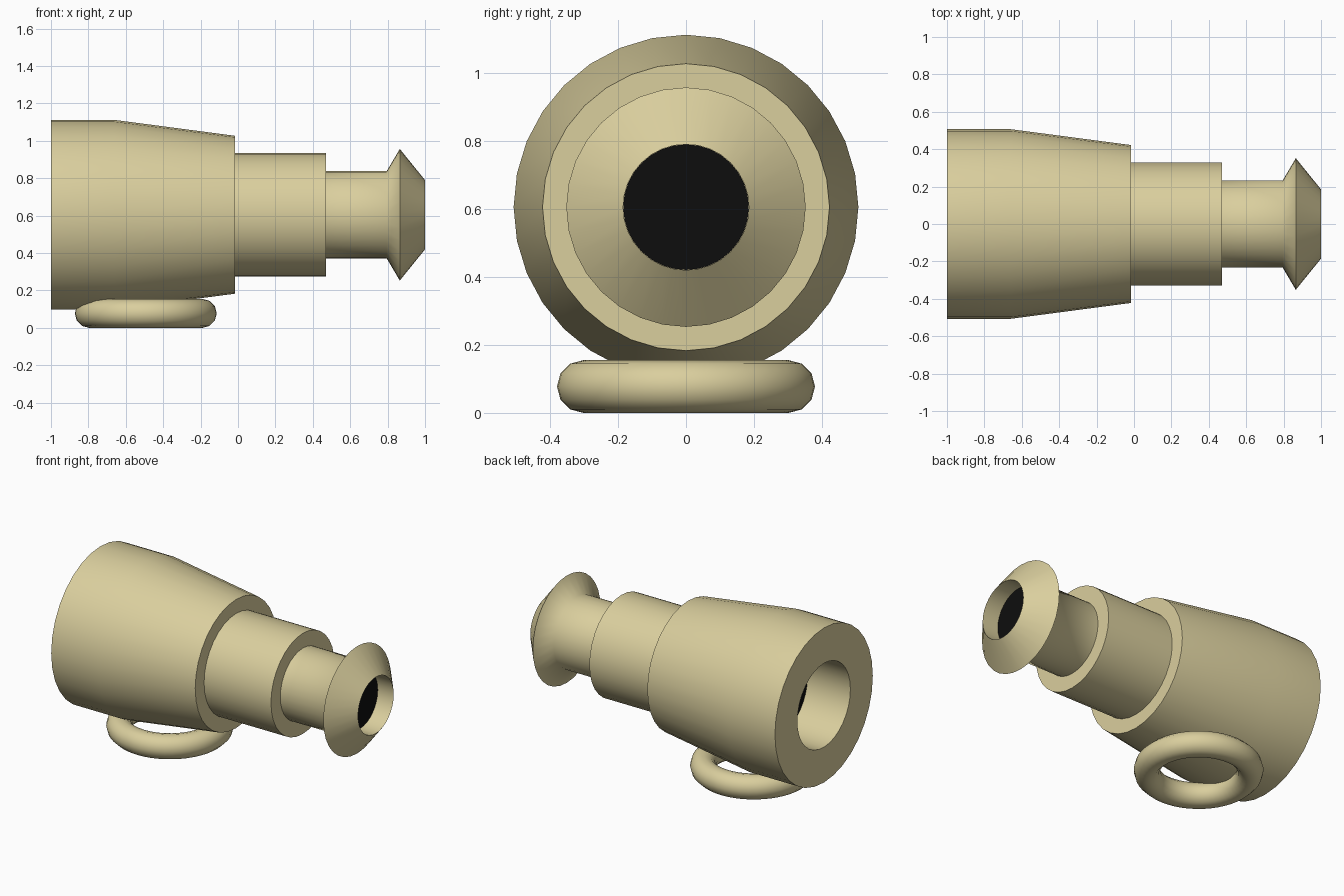
import bpy, bmesh, math

if "Cube" in bpy.data.objects:
    bpy.data.objects.remove(bpy.data.objects["Cube"])

AXIS_Z = 0.605
SIDES = 32


def material(name, rgb):
    m = bpy.data.materials.new(name)
    m.diffuse_color = (*rgb, 1.0)
    m.use_nodes = True
    m.node_tree.nodes["Principled BSDF"].inputs["Base Color"].default_value = m.diffuse_color
    return m


BRASS = material("pale_brass", (0.70, 0.62, 0.34))
BLACK = material("black_glass", (0.004, 0.004, 0.004))


def smooth(obj, angle):
    bpy.ops.object.select_all(action='DESELECT')
    obj.select_set(True)
    bpy.context.view_layer.objects.active = obj
    bpy.ops.object.shade_smooth_by_angle(angle=math.radians(angle))


def lathe(name, profile, mat):
    """Spin an (x, radius) profile around the tube axis; radius 0 makes a pole."""
    bm = bmesh.new()
    rings = []
    for x, r in profile:
        if r == 0:
            rings.append([bm.verts.new((x, 0, AXIS_Z))] * SIDES)
        else:
            rings.append([bm.verts.new((x, r * math.sin(2 * math.pi * i / SIDES),
                                        AXIS_Z + r * math.cos(2 * math.pi * i / SIDES)))
                          for i in range(SIDES)])
    for a, b in zip(rings, rings[1:]):
        for i in range(SIDES):
            j = (i + 1) % SIDES
            bm.faces.new(list(dict.fromkeys((a[i], a[j], b[j], b[i]))))
    bmesh.ops.recalc_face_normals(bm, faces=bm.faces)
    mesh = bpy.data.meshes.new(name)
    bm.to_mesh(mesh)
    bm.free()
    mesh.materials.append(mat)
    obj = bpy.data.objects.new(name, mesh)
    bpy.context.collection.objects.link(obj)
    smooth(obj, 65)
    return obj


# Large front barrel with a recessed bore
lathe("main_barrel", [(-0.68, 0), (-0.68, 0.275), (-1.0, 0.275), (-1.0, 0.507),
                      (-0.66, 0.507), (-0.015, 0.422), (-0.015, 0)], BRASS)
# Middle draw tube
lathe("middle_tube", [(-0.03, 0), (-0.03, 0.33), (0.47, 0.33), (0.47, 0)], BRASS)
# Eyepiece tube with flared rim and recessed bore
lathe("eyepiece", [(0.455, 0), (0.455, 0.233), (0.795, 0.233), (0.865, 0.352),
                   (1.0, 0.185), (0.875, 0.185), (0.875, 0)], BRASS)

# Dark lenses inside both bores
lathe("front_lens", [(-0.69, 0), (-0.69, 0.274), (-0.685, 0.274), (-0.685, 0)], BLACK)
lathe("eye_lens", [(0.877, 0), (0.877, 0.1845), (0.885, 0.1845), (0.885, 0)], BLACK)

# Hanging ring under the barrel
bpy.ops.mesh.primitive_torus_add(major_radius=0.302, minor_radius=0.0775,
                                 major_segments=48, minor_segments=12,
                                 location=(-0.493, 0, 0.0775))
ring = bpy.context.object
ring.name = "carry_ring"
ring.data.materials.append(BRASS)
smooth(ring, 65)
